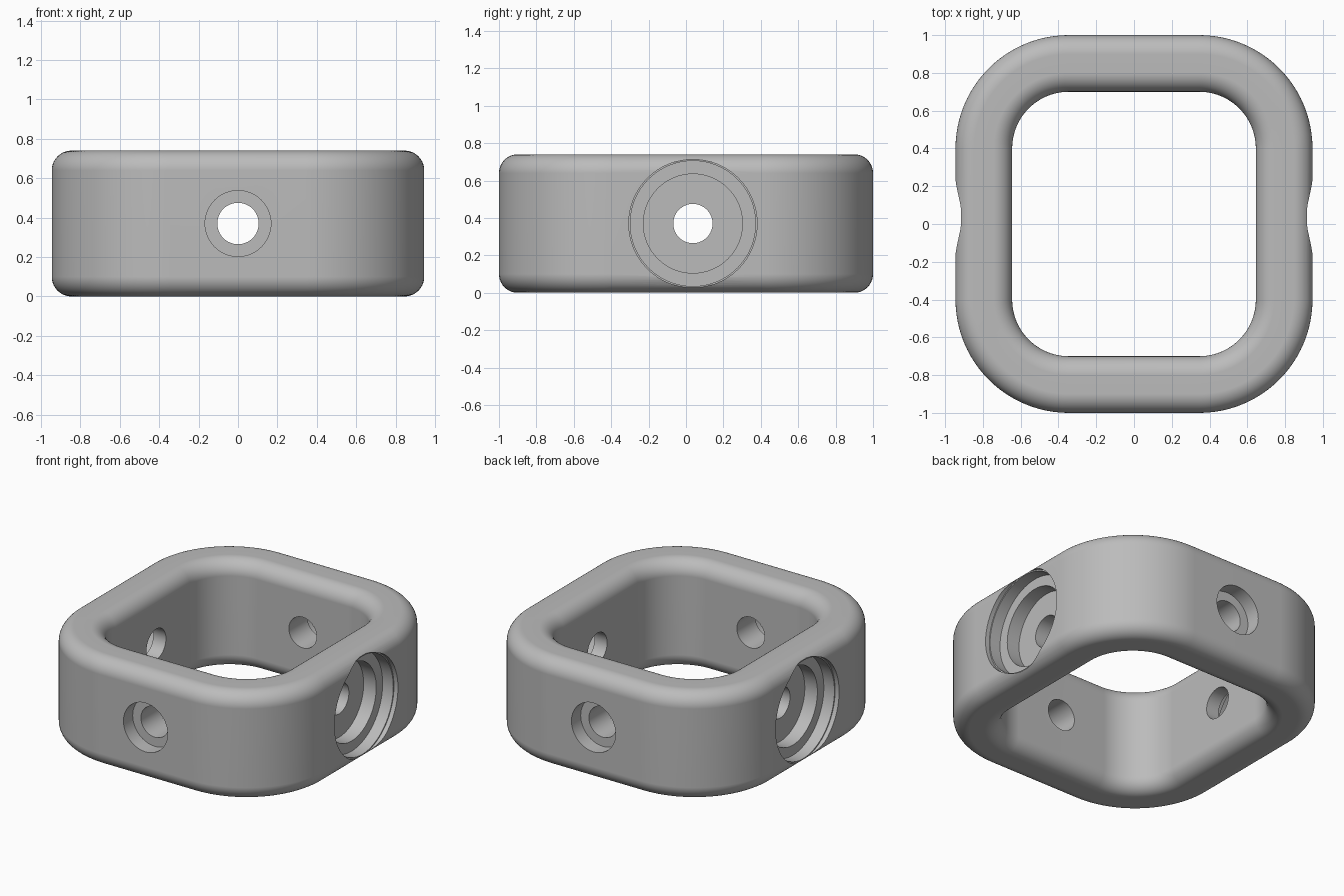
import bpy, bmesh
from math import pi, sin, cos, radians
from mathutils import Matrix

if "Cube" in bpy.data.objects:
    bpy.data.objects.remove(bpy.data.objects["Cube"])

HALF_X, HALF_Y, HEIGHT = 0.945, 1.0, 0.74
WALL, CORNER, FILLET = 0.3, 0.6, 0.1
MID = HEIGHT / 2

grey = bpy.data.materials.new("plain grey")
grey.use_nodes = True
grey.diffuse_color = (0.5, 0.5, 0.5, 1)
grey.node_tree.nodes["Principled BSDF"].inputs["Base Color"].default_value = (0.5, 0.5, 0.5, 1)


def add_object(name, bm):
    bmesh.ops.recalc_face_normals(bm, faces=bm.faces)
    mesh = bpy.data.meshes.new(name)
    bm.to_mesh(mesh)
    bm.free()
    obj = bpy.data.objects.new(name, mesh)
    bpy.context.collection.objects.link(obj)
    mesh.materials.append(grey)
    return obj


def rounded_rect(half_x, half_y, radius, steps):
    """Points of a rounded rectangle, counter-clockwise."""
    signs = [(1, 1), (-1, 1), (-1, -1), (1, -1)]
    points = []
    for quarter, (sx, sy) in enumerate(signs):
        for i in range(steps + 1):
            a = (quarter + i / steps) * pi / 2
            points.append((sx * (half_x - radius) + radius * cos(a),
                           sy * (half_y - radius) + radius * sin(a)))
    return points


# Frame: a filleted wall section swept around a rounded rectangle
bm = bmesh.new()
loops = []
for u, v in rounded_rect(WALL / 2, MID, FILLET, 10):
    inset = WALL / 2 - u
    path = rounded_rect(HALF_X - inset, HALF_Y - inset, CORNER - inset, 24)
    loops.append([bm.verts.new((x, y, MID + v)) for x, y in path])
for a, b in zip(loops, loops[1:] + loops[:1]):
    for i in range(len(a)):
        j = (i + 1) % len(a)
        bm.faces.new((a[i], a[j], b[j], b[i]))
frame = add_object("square_frame", bm)


def bore(name, steps, face, turn, shift):
    """Cut a stepped bore; steps are (radius, depth), face is the wall distance."""
    profile, start = [], face + 0.1
    for radius, depth in steps:
        profile += [(radius, start), (radius, face - depth)]
        start = face - depth
    bm = bmesh.new()
    sides = 64
    rings = [[bm.verts.new((d, r * cos(2 * pi * i / sides), r * sin(2 * pi * i / sides)))
              for i in range(sides)] for r, d in profile]
    for a, b in zip(rings, rings[1:]):
        for i in range(sides):
            j = (i + 1) % sides
            bm.faces.new((a[i], a[j], b[j], b[i]))
    bm.faces.new(rings[0])
    bm.faces.new(rings[-1])
    bm.transform(Matrix.Translation((0, shift, MID)) @ Matrix.Rotation(radians(turn), 4, "Z"))
    cutter = add_object(name, bm)
    cutter.hide_render = True
    cut = frame.modifiers.new(name, "BOOLEAN")
    cut.object, cut.operation, cut.solver = cutter, "DIFFERENCE", "EXACT"
    bpy.ops.object.modifier_apply(modifier=name)
    bpy.data.objects.remove(cutter)


bpy.ops.object.select_all(action="DESELECT")
frame.select_set(True)
bpy.context.view_layer.objects.active = frame

# Wide stepped seats in the sides, small counterbores front and back
seat = [(0.343, 0.03), (0.335, 0.11), (0.265, 0.205), (0.105, 0.4)]
screw = [(0.167, 0.1), (0.105, 0.4)]
bore("left_seat", seat, HALF_X, 0, 0.037)
bore("right_seat", seat, HALF_X, 180, 0.037)
bore("back_screw_hole", screw, HALF_Y, 90, 0)
bore("front_screw_hole", screw, HALF_Y, -90, 0)

bpy.ops.object.shade_smooth_by_angle(angle=radians(30))
frame.modifiers.new("even_shading", "WEIGHTED_NORMAL").keep_sharp = True
